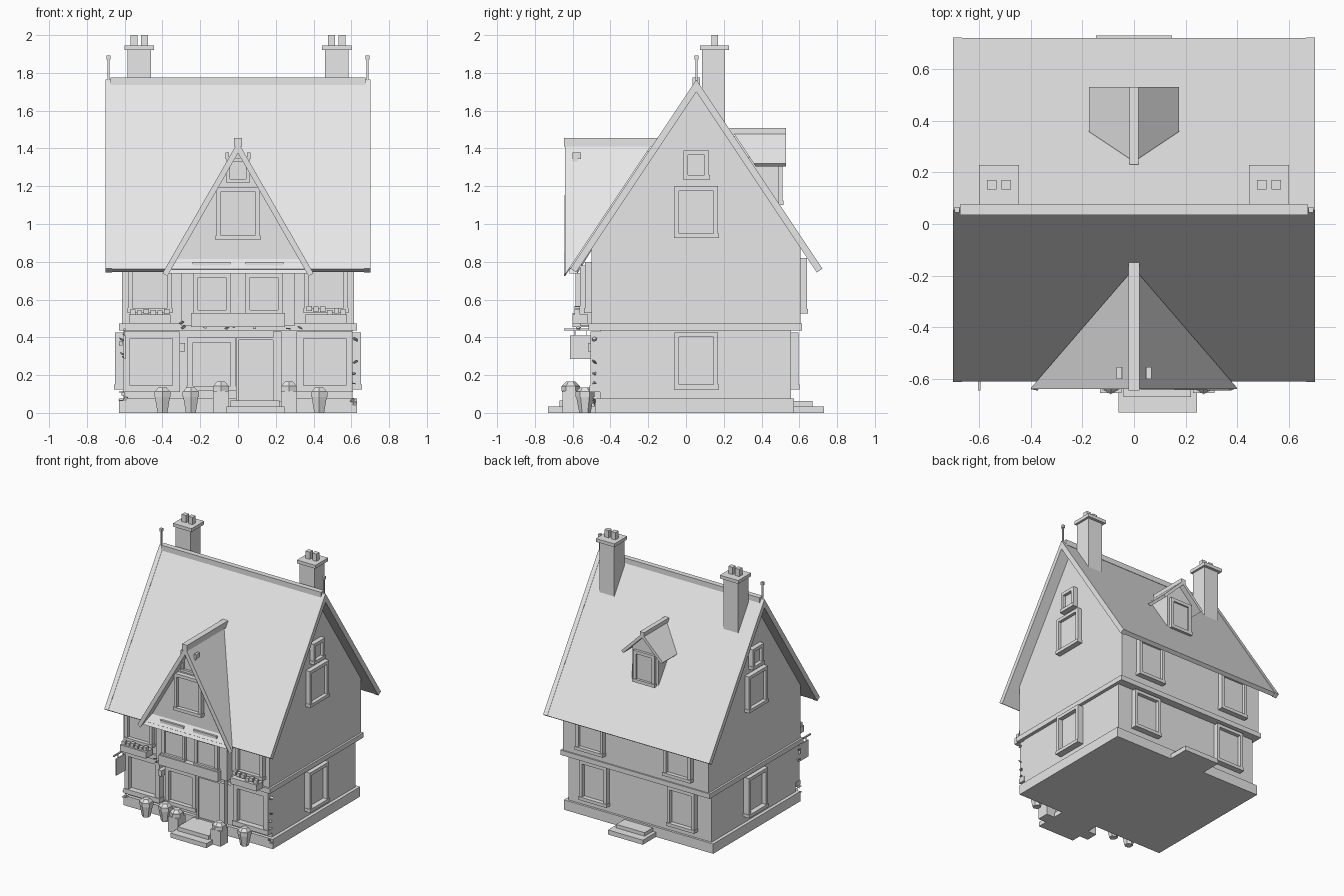
import bpy, bmesh, math, random
from mathutils import Vector, Matrix

if "Cube" in bpy.data.objects:
    bpy.data.objects.remove(bpy.data.objects["Cube"])

random.seed(4)
mat = bpy.data.materials.new("plain_grey")
mat.diffuse_color = (0.8, 0.8, 0.8, 1)
mat.use_nodes = True
mat.node_tree.nodes["Principled BSDF"].inputs["Base Color"].default_value = mat.diffuse_color

# main roof line: ridge position, ridge height, slope
RY, RZ, S = 0.055, 1.76, 1.5


def finish(name, bm):
    bmesh.ops.recalc_face_normals(bm, faces=bm.faces)
    me = bpy.data.meshes.new(name)
    bm.to_mesh(me)
    bm.free()
    me.materials.append(mat)
    ob = bpy.data.objects.new(name, me)
    bpy.context.collection.objects.link(ob)
    return ob


def add_box(bm, x0, x1, y0, y1, z0, z1):
    m = Matrix.Translation(((x0 + x1) / 2, (y0 + y1) / 2, (z0 + z1) / 2))
    bmesh.ops.create_cube(bm, size=1, matrix=m @ Matrix.Diagonal((x1 - x0, y1 - y0, z1 - z0, 1)))


def boxes(name, *dims):
    bm = bmesh.new()
    for d in dims:
        add_box(bm, *d)
    return finish(name, bm)


def prism(name, pts, axis, a, b, back=None):
    """Extrude a profile along x (pts = y,z) or y (pts = x,z); back(z) trims the b end."""
    bm = bmesh.new()
    rings = []
    for end in (a, b):
        ring = []
        for u, z in pts:
            e = back(z) if back and end == b else end
            ring.append(bm.verts.new((e, u, z) if axis == "x" else (u, e, z)))
        rings.append(ring)
    n = len(pts)
    bm.faces.new(rings[0])
    bm.faces.new(rings[1])
    for i in range(n):
        j = (i + 1) % n
        bm.faces.new((rings[0][i], rings[0][j], rings[1][j], rings[1][i]))
    return finish(name, bm)


def chevron(c, top, half, slope, t):
    """Profile of a two-sided roof slab of thickness t."""
    k = math.hypot(1, slope)
    e = top - half * slope
    i, dz = half - t * slope / k, -t / k
    return [(c, top), (c + half, e), (c + i, e + dz), (c, top - t * k),
            (c - i, e + dz), (c - half, e)]


def window(name, cx, w, z0, z1, face, wall, depth=0.035, f=0.024):
    """Framed window; cx runs along the wall, face is front/back/left/right."""
    bm = bmesh.new()
    h = w / 2
    add_box(bm, -h, -h + f, 0, depth, z0, z1)
    add_box(bm, h - f, h, 0, depth, z0, z1)
    add_box(bm, -h + f, h - f, 0, depth, z1 - f, z1)
    add_box(bm, -h - .004, h + .004, 0, depth + .006, z0, z0 + f)
    add_box(bm, -h + f, h - f, -.01, .012, z0 + f, z1 - f)
    ang = {"back": 0, "front": math.pi, "left": math.pi / 2, "right": -math.pi / 2}[face]
    pos = (cx, wall, 0) if face in ("front", "back") else (wall, cx, 0)
    bm.transform(Matrix.Translation(pos) @ Matrix.Rotation(ang, 4, "Z"))
    return finish(name, bm)


# plinth, ground floor, floor band
boxes("plinth", (-.63, .63, -.48, .572, 0, .075))
boxes("ground_floor", (-.605, .605, -.455, .555, .07, .45))
boxes("floor_band", (-.63, .63, -.515, .615, .435, .472))

# upper storey with gable ends
under = lambda y: RZ - .05 - S * abs(y - RY)
prism("upper_walls", [(-.5, .46), (.605, .46), (.605, under(.605)), (RY, under(RY)), (-.5, under(-.5))],
      "x", -.615, .615)

# main roof, verge boards, ridge cap
prism("main_roof", chevron(RY, RZ, .665, S, .03), "x", -.695, .695)
for sx in (-1, 1):
    prism("verge_board", chevron(RY, RZ + .004, .667, S, .036), "x", sx * .667, sx * .701)
boxes("ridge_cap", (-.675, .675, RY - .02, RY + .02, 1.735, 1.775))

# front cross gable
front_roof = lambda z: RY - .01 - (RZ - z) / S
prism("gable_roof", chevron(0, 1.435, .4, 1.74, .03), "y", -.64, -.15, front_roof)
prism("gable_wall", [(-.37, .737), (.37, .737), (0, 1.385)], "y", -.575, -.2, lambda z: front_roof(z) + .02)
boxes("gable_ridge_cap", (-.022, .022, -.645, -.15, 1.41, 1.455))
boxes("front_bay", (-.3, .3, -.56, -.45, .46, .78))
boxes("purlin_ends", *[(x - .01, x + .01, -.6, -.555, 1.345, 1.378) for x in (-.057, .057)])
boxes("bay_sill", (-.25, .25, -.6, -.5, .455, .53))
boxes("window_hoods", (-.24, -.04, -.6, -.55, .78, .8), (.04, .24, -.6, -.55, .78, .8))
window("gable_window", 0, .23, .915, 1.195, "front", -.575)
window("attic_window", 0, .12, 1.22, 1.35, "front", -.575, .025, .018)

# front windows
for sx in (-1, 1):
    window("bay_window", sx * .138, .195, .52, .74, "front", -.56, .025)
    window("front_upper_window", sx * .467, .23, .53, .8, "front", -.5)
    window("front_lower_window", sx * .458, .295, .11, .43, "front", -.455, .05, .035)
window("front_middle_window", -.14, .255, .115, .4, "front", -.455, .04, .028)

# front door with frame and steps
boxes("front_door", (.005, .185, -.475, -.44, .06, .385))
boxes("door_posts", (-.01, .005, -.49, -.45, .06, .4), (.185, .23, -.49, -.45, .06, .43),
      (-.01, .23, -.49, -.45, .385, .4))
boxes("front_steps", (-.06, .245, -.73, -.45, 0, .035), (-.04, .22, -.67, -.45, .035, .065))
boxes("back_steps", (-.147, .147, .55, .73, 0, .035), (-.12, .12, .55, .67, .035, .062))

# side and back windows
for face, wx in (("left", -1), ("right", 1)):
    window("side_lower_window", .055, .23, .125, .425, face, wx * .605, .045)
    window("side_upper_window", .055, .23, .925, 1.2, face, wx * .615)
    window("side_attic_window", .055, .135, 1.235, 1.39, face, wx * .615)
for x in (-.37, .37):
    window("back_lower_window", x, .23, .125, .425, "back", .555, .04)
    window("back_upper_window", x, .23, .525, .82, "back", .605)

# back dormer
back_roof = lambda z: RY + .01 + (RZ - z) / S
prism("dormer_roof", chevron(0, 1.495, .175, 1, .022), "y", .53, .2, back_roof)
prism("dormer_walls", [(-.11, 1.09), (.11, 1.09), (.11, 1.355), (0, 1.465), (-.11, 1.355)],
      "y", .49, .2, lambda z: back_roof(z) - .02)
boxes("dormer_ridge_cap", (-.018, .018, .23, .53, 1.475, 1.507))
window("dormer_window", 0, .18, 1.1, 1.34, "back", .485, .025)

# chimneys and ridge finials
for sx in (-1, 1):
    c = sx * .523
    boxes("chimney", (c - .062, c + .062, .085, .207, 1.35, 1.925))
    boxes("chimney_cap", (c - .078, c + .078, .075, .228, 1.92, 1.945))
    boxes("chimney_pots", *[(c + d - .018, c + d + .018, .134, .17, 1.94, 2.0) for d in (-.028, .028)])
    f = sx * .686
    boxes("finial", (f - .005, f + .005, RY - .005, RY + .005, 1.74, 1.875),
          (f - .01, f + .01, RY - .01, RY + .01, 1.87, 1.892))

# window flower boxes
for sx in (-1, 1):
    c = sx * .467
    boxes("flower_box", (c - .11, c + .11, -.6, -.52, .472, .52))
    dims = []
    for i in range(6):
        x, z, r = c - .09 + i * .036, .525 + random.random() * .03, .014
        dims.append((x - r, x + r, -.575 - r, -.575 + r, z - r, z + r))
    boxes("flowers", *dims)

# front pots: hexagonal tapered tubs with a bushy top
for x, y, base in ((-.4, -.535, 0), (-.25, -.52, 0), (.43, -.535, 0), (.27, -.61, .03), (-.09, -.61, .03)):
    bm = bmesh.new()
    for r0, r1, z0, z1 in ((.03, .046, base, base + .085), (.05, .05, base + .085, base + .113),
                           (.046, .025, base + .113, base + .135)):
        bmesh.ops.create_cone(bm, cap_ends=True, segments=6, radius1=r0, radius2=r1, depth=z1 - z0,
                              matrix=Matrix.Translation((x, y, (z0 + z1) / 2)))
    finish("flower_pot", bm)
    if base:
        boxes("planter_box", (x - .042, x + .042, y - .045, y + .045, 0, .115))

# hanging sign and lantern
boxes("sign_board", (-.605, -.595, -.615, -.5, .285, .41))
boxes("sign_bracket", (-.605, -.595, -.645, -.45, .437, .447), (-.602, -.598, -.59, -.586, .4, .44),
      (-.602, -.598, -.53, -.526, .4, .44))
boxes("lantern", (-.31, -.28, -.52, -.45, .325, .37))

# climbing leaves on the front corners and along the band
bm = bmesh.new()
spots = [(sx * random.uniform(.59, .625), -.485, random.uniform(.03, .45)) for sx in (-1, 1) for _ in range(9)]
spots += [(random.uniform(-.33, .33), -.57, random.uniform(.44, .5)) for _ in range(12)]
for p in spots:
    m = Matrix.Translation(p) @ Matrix.Rotation(random.uniform(0, 3), 4, Vector((1, 1, 1)))
    bmesh.ops.create_cube(bm, size=1, matrix=m @ Matrix.Diagonal((.018, .004, .024, 1)))
finish("ivy_leaves", bm)
